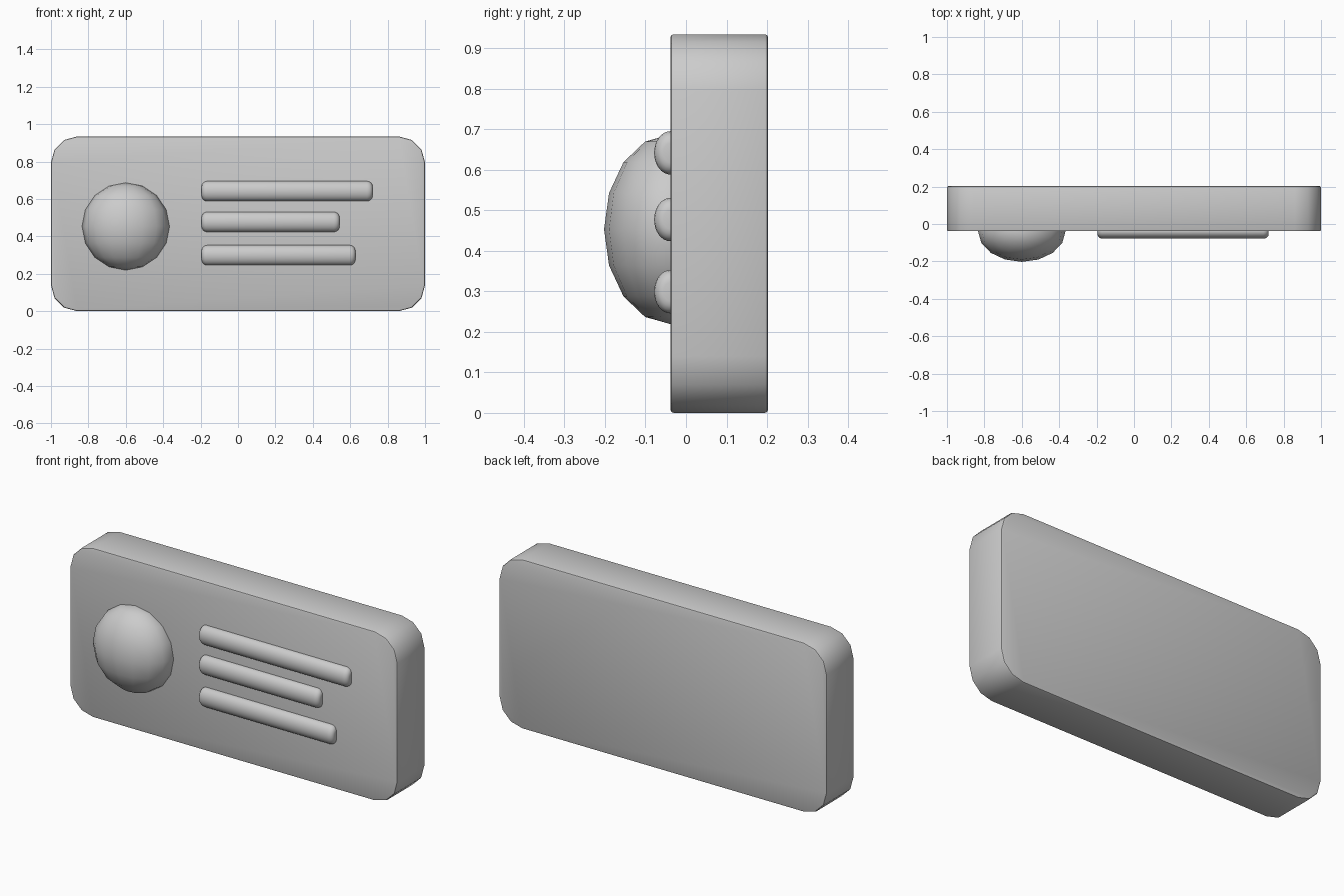
import bpy, bmesh, math
from mathutils import Matrix

cube = bpy.data.objects.get("Cube")
if cube:
    bpy.data.objects.remove(cube, do_unlink=True)

FRONT, BACK, HEIGHT = -0.0385, 0.2025, 0.934

grey = bpy.data.materials.new("light grey")
grey.use_nodes = True
grey.diffuse_color = (0.6, 0.6, 0.6, 1)
grey.node_tree.nodes["Principled BSDF"].inputs["Base Color"].default_value = (0.6, 0.6, 0.6, 1)


def finish(name, bm, location, scale=(1, 1, 1)):
    """Turn a bmesh into a smooth-shaded object with sharp creases kept."""
    bmesh.ops.scale(bm, vec=scale, verts=bm.verts)
    bmesh.ops.recalc_face_normals(bm, faces=bm.faces)
    mesh = bpy.data.meshes.new(name)
    bm.to_mesh(mesh)
    bm.free()
    mesh.shade_smooth()
    mesh.set_sharp_from_angle(angle=math.radians(40))
    mesh.materials.append(grey)
    obj = bpy.data.objects.new(name, mesh)
    obj.location = location
    bpy.context.collection.objects.link(obj)
    return obj


# Card plate: rounded corners, then a thin bevel round both faces
bm = bmesh.new()
bmesh.ops.create_cube(bm, size=1)
bmesh.ops.scale(bm, vec=(2, BACK - FRONT, HEIGHT), verts=bm.verts)
corners = [e for e in bm.edges if abs((e.verts[0].co - e.verts[1].co).y) > 0.1]
bmesh.ops.bevel(bm, geom=corners, offset=0.14, segments=3, profile=0.5, affect='EDGES')
rims = [e for e in bm.edges if abs((e.verts[0].co - e.verts[1].co).y) < 0.01]
bmesh.ops.bevel(bm, geom=rims, offset=0.008, segments=2, profile=0.5, affect='EDGES')
finish("card_plate", bm, (0, (FRONT + BACK) / 2, HEIGHT / 2))

# Round dome, a flattened ball half sunk into the plate
bm = bmesh.new()
bmesh.ops.create_uvsphere(bm, u_segments=16, v_segments=8, radius=0.234)
finish("round_dome", bm, (-0.6, FRONT, 0.453), (1, 0.7, 1))


# Three flattened bars with rounded ends
def bar(name, right_end, z, left_end=-0.195, radius=0.0535):
    length = right_end - left_end
    bm = bmesh.new()
    bmesh.ops.create_cone(bm, cap_ends=True, segments=32, radius1=radius, radius2=radius,
                          depth=length, matrix=Matrix.Rotation(math.pi / 2, 4, 'Y'))
    ends = [e for e in bm.edges if abs((e.verts[0].co - e.verts[1].co).x) < 0.01]
    bmesh.ops.bevel(bm, geom=ends, offset=0.03, segments=4, profile=0.5, affect='EDGES')
    finish(name, bm, ((left_end + right_end) / 2, FRONT, z), (1, 0.75, 1))


bar("top_bar", 0.72, 0.6415)
bar("middle_bar", 0.543, 0.477)
bar("bottom_bar", 0.628, 0.299)
